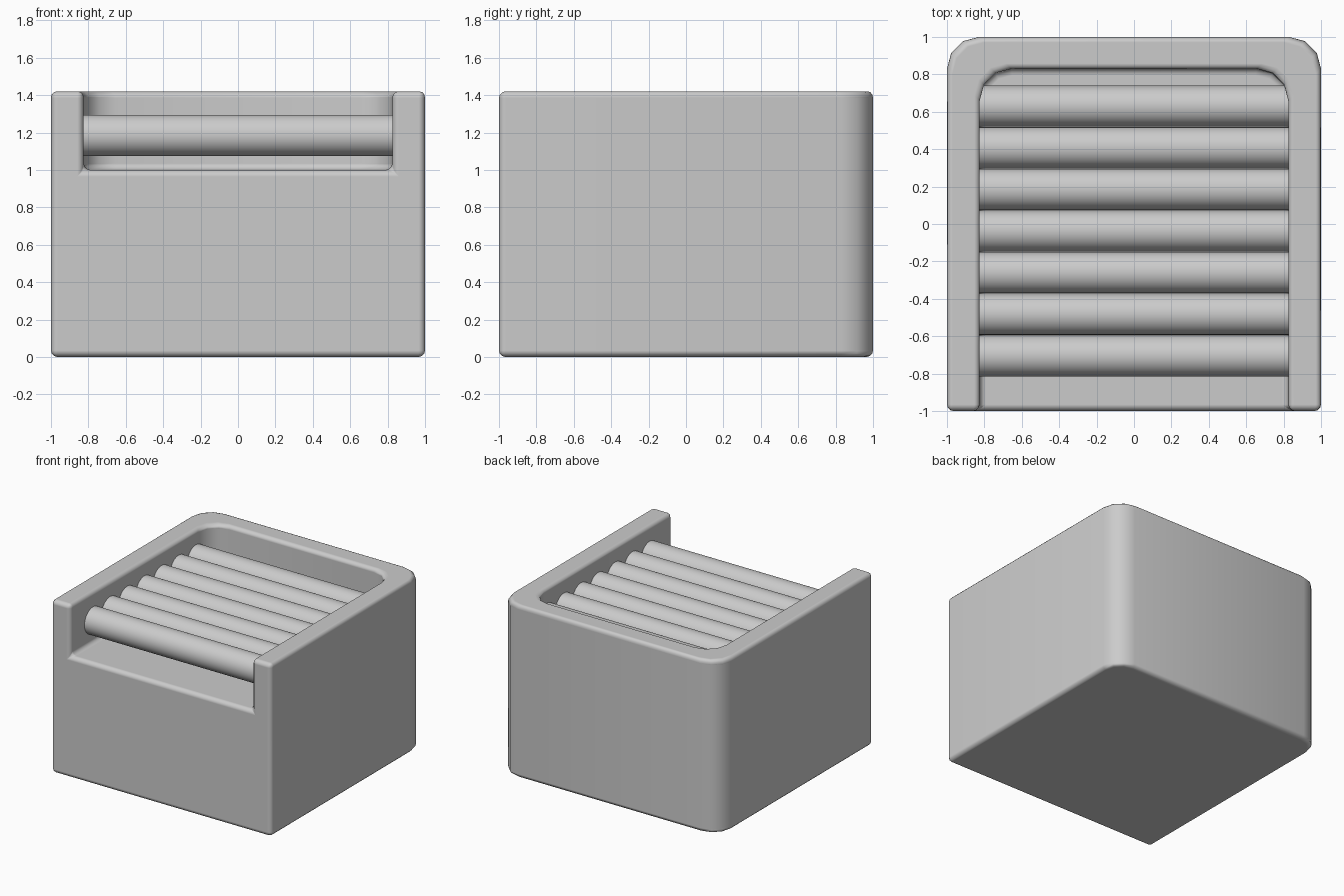
import bpy, bmesh
from math import sin, cos, pi

cube = bpy.data.objects.get("Cube")
if cube:
    bpy.data.objects.remove(cube, do_unlink=True)

HEIGHT, FLOOR, INNER = 1.42, 1.0, 0.825

grey = bpy.data.materials.new("light_grey")
grey.use_nodes = True
colour = (0.6, 0.6, 0.6, 1)
grey.diffuse_color = colour
grey.node_tree.nodes["Principled BSDF"].inputs["Base Color"].default_value = colour


def finish(bm, name):
    """Turn a bmesh into a smooth shaded grey object."""
    bmesh.ops.recalc_face_normals(bm, faces=bm.faces)
    mesh = bpy.data.meshes.new(name)
    bm.to_mesh(mesh)
    bm.free()
    mesh.materials.append(grey)
    obj = bpy.data.objects.new(name, mesh)
    bpy.context.collection.objects.link(obj)
    bpy.ops.object.select_all(action="DESELECT")
    obj.select_set(True)
    bpy.context.view_layer.objects.active = obj
    bpy.ops.object.shade_smooth_by_angle(angle=pi / 4)
    return obj


def u_path(half, back, radius, steps=3):
    """Path along the right side, round the back corners, down the left side."""
    side = [(half - radius + radius * cos(a), back - radius + radius * sin(a))
            for a in (pi / 2 * i / steps for i in range(steps + 1))]
    side = [(half, -1)] + side
    return side + [(-x, y) for x, y in reversed(side)]


# Housing: solid block with a tray open at the front and rounded back corners
bm = bmesh.new()


def ring(path, z):
    return [bm.verts.new((x, y, z)) for x, y in path]


outer, inner = u_path(1, 1, 0.17), u_path(INNER, 0.83, 0.17)
bottom, rim = ring(outer, 0), ring(outer, HEIGHT)
lip, floor = ring(inner, HEIGHT), ring(inner, FLOOR)
for low, high in ((bottom, rim), (rim, lip), (lip, floor)):
    for i in range(len(low) - 1):
        bm.faces.new((low[i], low[i + 1], high[i + 1], high[i]))
bm.faces.new(bottom)
bm.faces.new(floor)
bm.faces.new((bottom[0], rim[0], lip[0], floor[0],
              floor[-1], lip[-1], rim[-1], bottom[-1]))
housing = finish(bm, "housing")
bevel = housing.modifiers.new("soft_edges", "BEVEL")
bevel.width = 0.035
bevel.segments = 3
bevel.limit_method = "ANGLE"
bevel.angle_limit = pi / 4
bevel.harden_normals = True

# Row of rollers spanning the tray
for i in range(7):
    bm = bmesh.new()
    bmesh.ops.create_cone(bm, cap_ends=True, segments=40, radius1=0.11,
                          radius2=0.11, depth=2 * INNER + 0.02)
    roller = finish(bm, f"roller_{i + 1}")
    roller.rotation_euler.y = pi / 2
    roller.location = (0, -0.705 + 0.2225 * i, 1.185)
